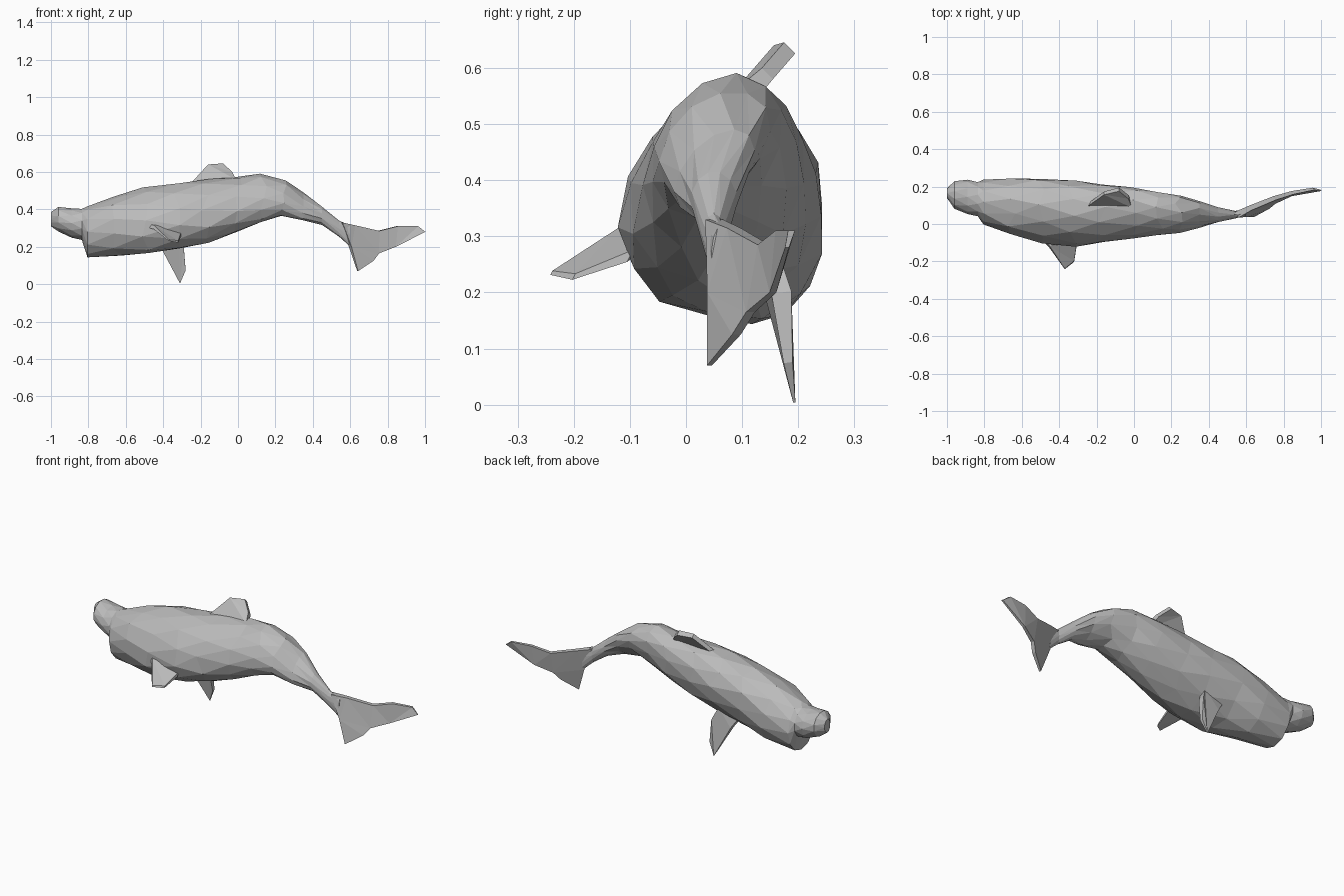
import bpy, bmesh, math, random
from mathutils import Vector

random.seed(4)
if "Cube" in bpy.data.objects:
    bpy.data.objects.remove(bpy.data.objects["Cube"], do_unlink=True)

grey = bpy.data.materials.new("pale_grey_skin")
grey.use_nodes = True
colour = (0.5, 0.5, 0.5, 1)
grey.diffuse_color = colour
grey.node_tree.nodes["Principled BSDF"].inputs["Base Color"].default_value = colour


def finish(bm, name):
    bmesh.ops.triangulate(bm, faces=bm.faces[:])
    bmesh.ops.recalc_face_normals(bm, faces=bm.faces[:])
    mesh = bpy.data.meshes.new(name)
    bm.to_mesh(mesh)
    bm.free()
    mesh.materials.append(grey)
    bpy.context.scene.collection.objects.link(bpy.data.objects.new(name, mesh))


def fin(name, outline, side):
    """Flat fin: each outline point carries its own half thickness."""
    bm = bmesh.new()
    side = Vector(side).normalized()
    a, b = [[bm.verts.new(Vector(p[:3]) + side * p[3] * s) for p in outline] for s in (1, -1)]
    bm.faces.new(a)
    bm.faces.new(b[::-1])
    n = len(outline)
    for i in range(n):
        j = (i + 1) % n
        bm.faces.new((a[i], b[i], b[j], a[j]))
    finish(bm, name)


# Body: station, side limits, bottom and top
sections = [
    (-1.0, .14, .19, .31, .385), (-.96, .08, .23, .28, .415),
    (-.89, .055, .235, .25, .405), (-.835, .04, .225, .235, .405),
    (-.805, .0, .235, .145, .415), (-.65, -.055, .245, .15, .47),
    (-.5, -.1, .238, .165, .515), (-.33, -.115, .225, .19, .54),
    (-.17, -.095, .208, .225, .56), (0, -.07, .19, .28, .575),
    (.13, -.055, .165, .33, .587), (.24, -.04, .143, .365, .56),
    (.35, -.01, .112, .342, .49), (.45, .01, .09, .315, .415),
    (.54, .03, .07, .255, .34), (.6, .045, .075, .2, .315)]
SIDES = 12
bm = bmesh.new()
rings = []
for k, (x, y0, y1, z0, z1) in enumerate(sections):
    ring = []
    lean = .035 if -.6 < x < .4 else 0      # the body rolls to its left
    wobble = .008 if -.7 < x < .3 else 0
    for i in range(SIDES):
        a = math.tau * (i + .5 * (k % 2)) / SIDES
        y = (y0 + y1) / 2 + (y1 - y0) / 2 * 1.02 * math.cos(a) + lean * math.sin(a)
        z = (z0 + z1) / 2 + (z1 - z0) / 2 * 1.01 * math.sin(a)
        dx = random.uniform(-3, 3) * wobble
        ring.append(bm.verts.new((x + dx, y, z + random.uniform(-.5, .5) * wobble)))
    rings.append(ring)
for k in range(len(rings) - 1):
    r, s = rings[k], rings[k + 1]
    for i in range(SIDES):
        j = (i + 1) % SIDES
        if k % 2 == 0:
            bm.faces.new((r[i], r[j], s[i]))
            bm.faces.new((r[j], s[j], s[i]))
        else:
            bm.faces.new((r[i], r[j], s[j]))
            bm.faces.new((r[i], s[j], s[i]))
bm.faces.new(rings[0])
bm.faces.new(rings[-1])
finish(bm, "body")

# Dorsal fin, leaning over with the roll
fin("dorsal_fin", [
    (-.25, .1, .535, .01), (-.16, .165, .632, .012), (-.08, .185, .636, .014),
    (-.03, .145, .59, .014), (-.01, .1, .545, .02)], (0, .7, -.7))

# Pectoral flippers
fin("right_flipper", [
    (-.49, -.08, .315, .012), (-.45, -.125, .305, .012), (-.37, -.24, .235, .004),
    (-.32, -.2, .228, .006), (-.305, -.1, .265, .012), (-.33, -.07, .29, .02)], (0, .45, .9))
fin("left_flipper", [
    (-.45, .14, .25, .015), (-.4, .16, .175, .014), (-.31, .193, .004, .002),
    (-.28, .182, .075, .008), (-.29, .17, .2, .018), (-.32, .15, .27, .015)], (0, 1, .15))

# Tail: two flukes meeting at the stalk
stalk_top = (.55, .05, .33, .018)
stalk_low = (.6, .05, .2, .014)
notch = (.75, .115, .165, .009)
fin("left_fluke", [
    stalk_top, (.62, .085, .315, .014), (.75, .138, .285, .012), (.85, .168, .31, .01),
    (.96, .188, .31, .007), (1.0, .18, .28, .004), (.84, .155, .2, .007), notch,
    stalk_low], (-.5, .87, 0))
fin("right_fluke", [
    stalk_low, notch, (.72, .09, .125, .009), (.64, .042, .07, .005)], (-.5, .87, 0))
